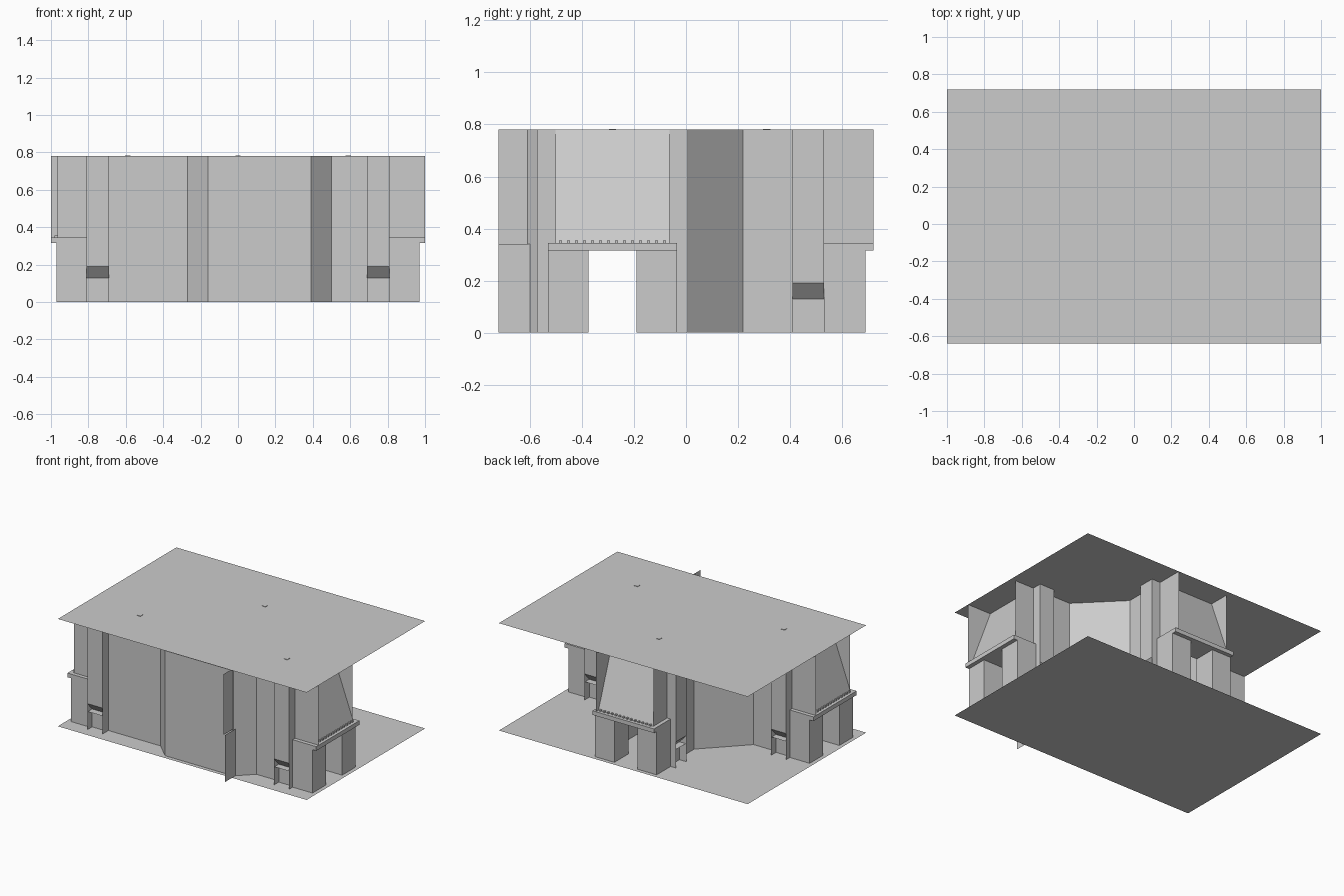
import bpy

if "Cube" in bpy.data.objects:
    bpy.data.objects.remove(bpy.data.objects["Cube"])

H = 0.78      # room height
C = -0.2825   # centre line of the side fireplaces


def mesh(name, verts, faces):
    me = bpy.data.meshes.new(name)
    me.from_pydata(verts, [], faces)
    me.update()
    ob = bpy.data.objects.new(name, me)
    bpy.context.collection.objects.link(ob)
    return ob


def wall(name, path, z0, z1, f=lambda a, b: (a, b)):
    """Vertical sheet standing on a plan path."""
    pts = [f(*p) for p in path]
    n = len(pts)
    verts = [(*p, z0) for p in pts] + [(*p, z1) for p in pts]
    return mesh(name, verts, [(i, i + 1, n + i + 1, n + i) for i in range(n - 1)])


def sweep(name, profile, w0, w1, f):
    """Sheet with a (d, z) profile, stretched between widths w0 and w1."""
    n = len(profile)
    verts = [(*f(d, w), z) for w in (w0, w1) for d, z in profile]
    return mesh(name, verts, [(i, i + 1, n + i + 1, n + i) for i in range(n - 1)])


def box(name, d0, d1, w0, w1, z0, z1, f):
    verts = [(*f(d, w), z) for z in (z0, z1)
             for d, w in ((d0, w0), (d1, w0), (d1, w1), (d0, w1))]
    return mesh(name, verts, [(3, 2, 1, 0), (4, 5, 6, 7)] +
                [(i, (i + 1) % 4, (i + 1) % 4 + 4, i + 4) for i in range(4)])


def fireplace(side, f):
    # base fronts, jambs, cheeks and flanking niches
    for s in (-1, 1):
        tag = side + ("_a" if s < 0 else "_b")
        outer = 1.0 if s < 0 else 0.965
        wall(tag + "_base", [(0.81, s * .2475), (0.97, s * .2475),
                             (0.97, s * .0925), (0.81, s * .0925)], 0, .315, f)
        wall(tag + "_cheek", [(0.81, s * .22), (outer, s * .22)], .345, H, f)
        wall(tag + "_inner_wall", [(0.5, s * .22), (0.69, s * .22)], 0, H, f)
        # niche pilaster: side fins, upper face, sloped recess, bench
        for d in (.69, .81):
            wall(tag + "_niche_fin", [(d, s * .22), (d, s * .29)], 0, H, f)
        prof = [(.29, H), (.29, .19), (.235, .13), (.285, .13)]
        verts = [(*f(d, s * w), z) for d in (.69, .81) for w, z in prof]
        mesh(tag + "_niche", verts, [(i, i + 1, i + 5, i + 4) for i in range(3)])
        wall(tag + "_niche_base", [(.69, s * .235), (.81, s * .235)], 0, .13, f)
    # lintel soffit, mantel, hood and dentils
    box(side + "_mantel", .81, 1.0, -.2475, .2475, .315, .345, f)
    sweep(side + "_hood", [(.97, .345), (.81, H)], -.22, .22, f)
    for i in range(14):
        w = -.2 + i * .4 / 13
        box(side + "_dentil", .965, .98, w - .006, w + .006, .345, .355, f)
    # ceiling lamp
    d = .59
    box(side + "_lamp", d - .014, d + .014, -.014, .014, H - .003, H + .003, f)


fireplace("right", lambda d, w: (d, C + w))
fireplace("left", lambda d, w: (-d, C - w))
fireplace("back", lambda d, w: (-w, d - .28))

# floor and ceiling sheets
for name, z in (("floor", 0), ("ceiling", H)):
    mesh(name, [(-1, -.64, z), (1, -.64, z), (1, .72, z), (-1, .72, z)], [(0, 1, 2, 3)])

# diagonal walls joining the fireplaces
for s in (-1, 1):
    wall("diagonal_wall", [(s * .5, C + .22), (s * .22, .22)], 0, H)

# front wall with its bay
wall("front_wall", [(-.5, C - .22), (-.27, C - .22), (-.16, -.61), (.39, -.61),
                    (.5, C - .22)], 0, H)

# fin standing out past the floor at the front
ident = lambda a, b: (a, b)
wall("front_fin_upper", [(.388, -.72), (.388, -.61)], .34, H)
wall("front_fin_lower", [(.40, -.72), (.40, -.60)], 0, .34)
